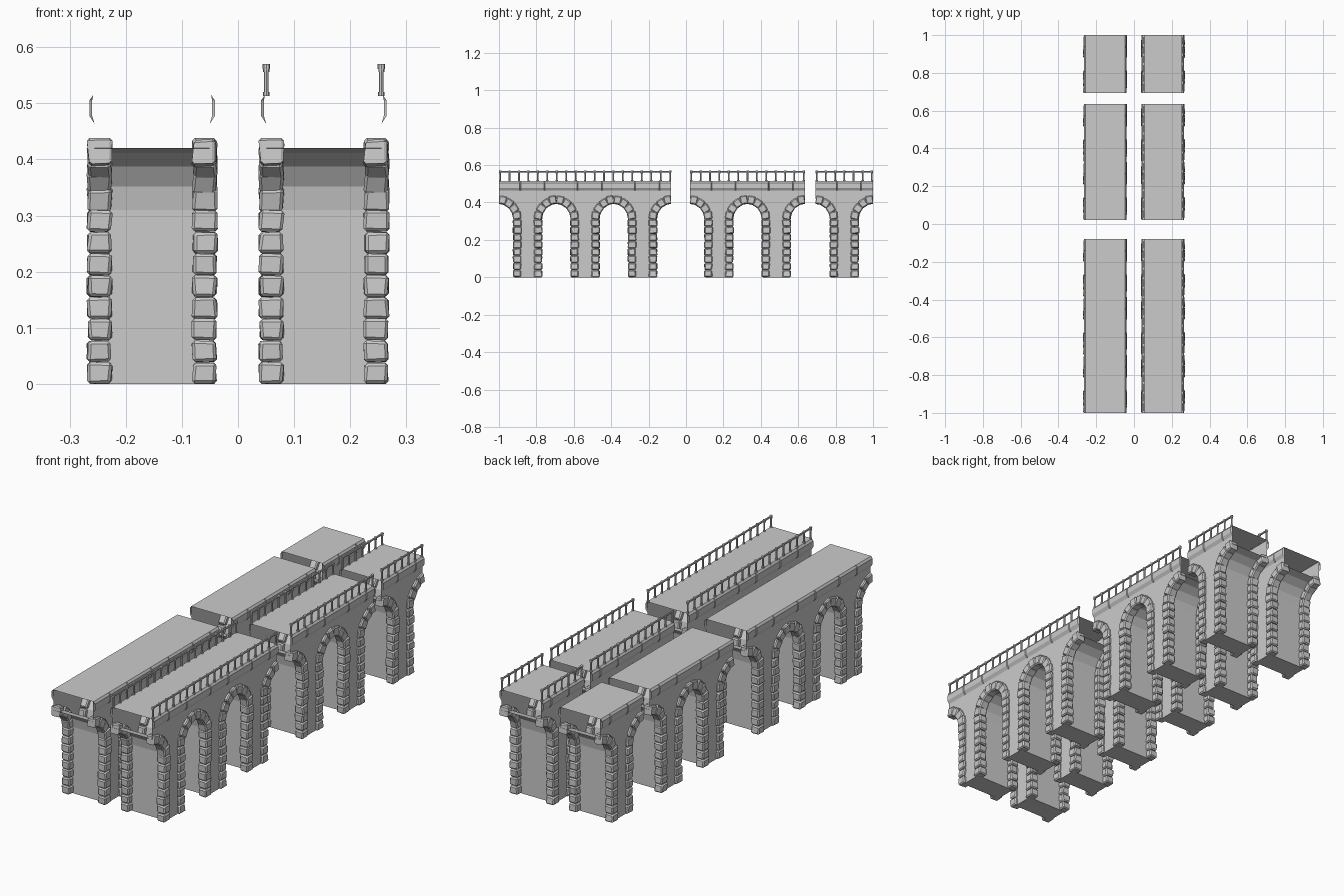
import bpy, bmesh, math, random
from mathutils import Matrix, Vector

random.seed(4)
if "Cube" in bpy.data.objects:
    bpy.data.objects.remove(bpy.data.objects["Cube"])

HALF = 0.1535          # half of one bay along y
PIER = 0.05            # half width of a pier
SPRING = 0.31          # height where the arch starts
RISE = 0.11            # arch height
SPAN = HALF - PIER
WALL = 0.1025          # half thickness of the bridge
TOP = 0.515

stone = bpy.data.materials.new("grey stone")
stone.use_nodes = True
GREY = (0.6, 0.6, 0.6, 1)
stone.diffuse_color = GREY
stone.node_tree.nodes["Principled BSDF"].inputs["Base Color"].default_value = GREY


def finish(bm, name):
    bmesh.ops.recalc_face_normals(bm, faces=bm.faces)
    mesh = bpy.data.meshes.new(name)
    bm.to_mesh(mesh)
    bm.free()
    mesh.materials.append(stone)
    return mesh


def place(mesh, name, x, y, count=1):
    ob = bpy.data.objects.new(name, mesh)
    ob.location = (x, y, 0)
    bpy.context.collection.objects.link(ob)
    if count > 1:
        arr = ob.modifiers.new("bays", 'ARRAY')
        arr.count = count
        arr.use_relative_offset = False
        arr.use_constant_offset = True
        arr.constant_offset_displace = (0, 2 * HALF, 0)
    return ob


def pier_mesh():
    """Pier with half an arch on each side, open at both ends."""
    half = [(PIER, 0)]
    for i in range(5):
        a = i * math.pi / 8
        half.append((HALF - SPAN * math.cos(a), SPRING + RISE * math.sin(a)))
    outline = [(-y, z) for y, z in reversed(half)] + half
    outline = [(-HALF, TOP)] + outline + [(HALF, TOP)]
    bm = bmesh.new()
    sides = [[bm.verts.new((s * WALL, y, z)) for y, z in outline] for s in (-1, 1)]
    for side in sides:
        bm.faces.new(side)
    for i in range(1, len(outline) - 2):
        bm.faces.new((sides[0][i], sides[0][i + 1], sides[1][i + 1], sides[1][i]))
    return finish(bm, "pier")


def edge_stones_mesh():
    """Rough blocks up the pier corners and around the arch edges."""
    course = SPRING / 8
    slots = [(PIER, (i + 0.5) * course, 0, course) for i in range(8)]
    for j in range(4):
        a = (j + 0.5) * math.pi / 8
        slots.append((HALF - SPAN * math.cos(a), SPRING + RISE * math.sin(a), a, 0.042))
    bm = bmesh.new()
    for sx in (-1, 1):
        for sy in (-1, 1):
            for y, z, a, length in slots:
                normal = Vector((0, math.cos(a), -math.sin(a)))
                along = Vector((0, math.sin(a), math.cos(a)))
                centre = Vector((0.0935, y, z)) + normal * 0.006
                verts = bmesh.ops.create_cube(bm, size=1)["verts"]
                for v in verts:
                    jit = [random.uniform(-0.003, 0.003) for _ in range(3)]
                    p = (centre + Vector((v.co.x * 0.042 + jit[0], 0, 0))
                         + normal * (v.co.y * 0.043 + jit[1])
                         + along * (v.co.z * (length - 0.001) + jit[2] * 0.4))
                    v.co = (sx * p.x, sy * p.y, p.z)
    bmesh.ops.bevel(bm, geom=bm.edges[:], offset=0.005, segments=1, affect='EDGES')
    for v in bm.verts:
        v.co.z = max(v.co.z, 0)
        v.co.y = max(-HALF, min(HALF, v.co.y))
    return finish(bm, "edge_stones")


def deck_mesh():
    """Flat deck with a moulded cornice, cut by narrow block joints."""
    right = [(WALL, 0.463), (0.112, 0.478), (0.112, 0.505), (0.105, TOP)]
    profile = right + [(-x, z) for x, z in reversed(right)]
    stations = [(-HALF, 0), (HALF, 0)]
    for joint in (-0.04, 0.09):
        stations += [(joint - 0.003, 0), (joint, 0.005), (joint + 0.003, 0)]
    bm = bmesh.new()
    rows = []
    for y, cut in sorted(stations):
        row = []
        for x, z in profile:
            inset = cut if abs(x) > 0.11 else 0
            row.append(bm.verts.new((x - math.copysign(inset, x), y, z)))
        rows.append(row)
    for a, b in zip(rows, rows[1:]):
        for i in range(len(profile) - 1):
            bm.faces.new((a[i], a[i + 1], b[i + 1], b[i]))
    return finish(bm, "deck")


def railing_mesh(bays):
    """Two hand rails on turned posts, for a run of bays."""
    length = bays * 2 * HALF
    bm = bmesh.new()

    def rod(radius, depth, matrix):
        bmesh.ops.create_cone(bm, cap_ends=True, segments=8, radius1=radius,
                              radius2=radius, depth=depth, matrix=matrix)

    # post parts: radius, bottom, top
    parts = [(0.006, 0.513, 0.52), (0.0042, 0.52, 0.556),
             (0.0055, 0.556, 0.561), (0.0065, 0.561, 0.57)]
    count = bays * 6
    for x in (-WALL, WALL):
        for i in range(count + 1):
            y = 0.006 + (length - 0.012) * i / count
            for radius, low, high in parts:
                rod(radius, high - low, Matrix.Translation((x, y, (low + high) / 2)))
        rod(0.0045, length, Matrix.Translation((x, length / 2, 0.565))
            @ Matrix.Rotation(math.pi / 2, 4, 'X'))
    return finish(bm, "railing")


pier, blocks, deck = pier_mesh(), edge_stones_mesh(), deck_mesh()

# Two parallel bridges, each in three separate runs; rails on the left one only
for side, x in (("right", -0.153), ("left", 0.153)):
    for run, start, bays in (("front", -1, 3), ("middle", 0.022, 2), ("back", 0.693, 1)):
        tag = side + "_" + run
        for mesh, part in ((pier, "piers"), (blocks, "edge_stones"), (deck, "deck")):
            place(mesh, tag + "_" + part, x, start + HALF, bays)
        if side == "left":
            place(railing_mesh(bays), tag + "_railing", x, start)
